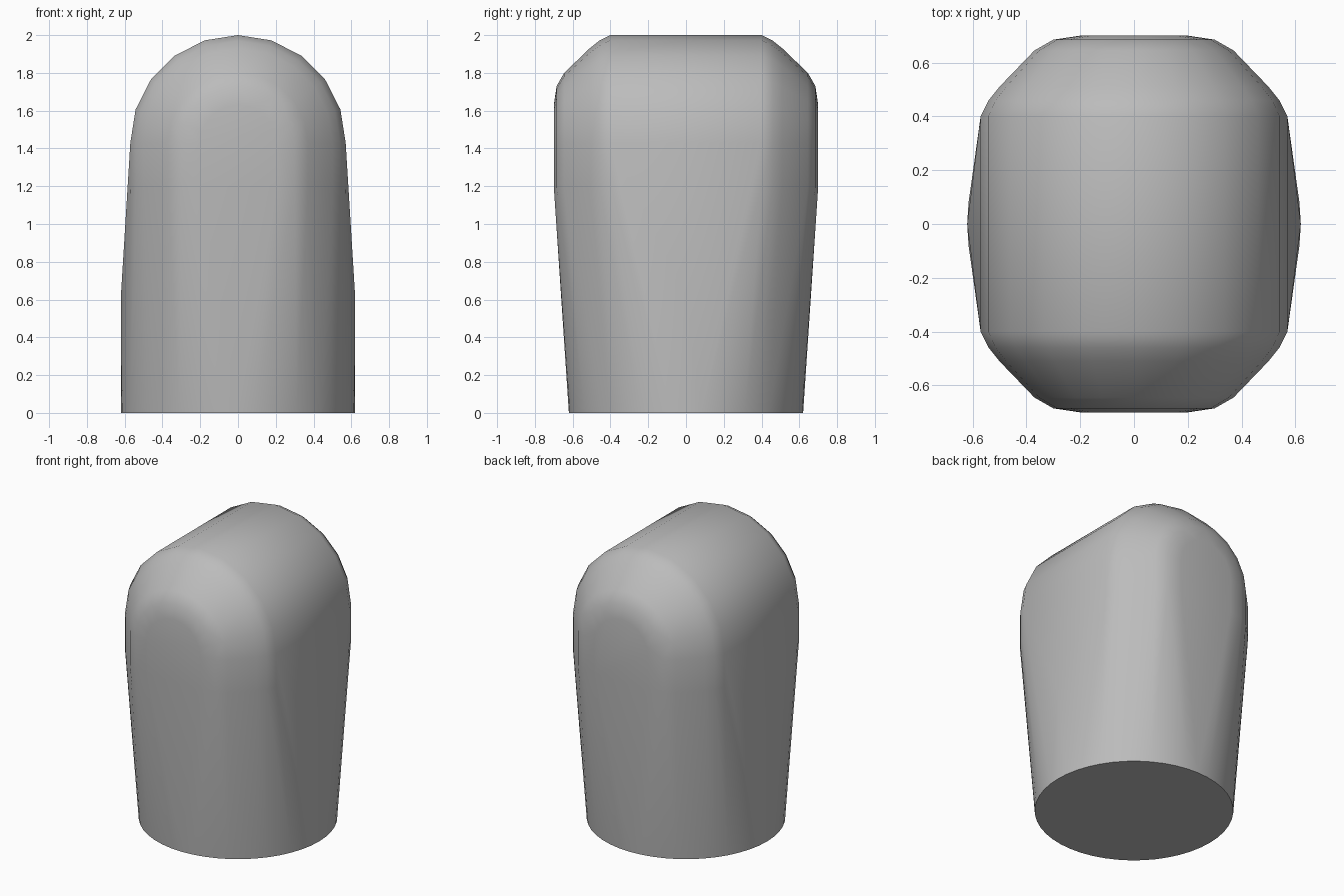
import bpy, bmesh, math

if "Cube" in bpy.data.objects:
    bpy.data.objects.remove(bpy.data.objects["Cube"])

BASE_R = 0.62      # round foot
ARCH_R = 0.57      # half-width of the arched top
SPRING_Z = 1.43    # height where the arch begins
LEG_Z = 1.2        # height where the arch blends into the foot

# Rounded rim of the arch: (distance from middle, inset from arch surface)
rim = [(0.4, 0.0), (0.46, 0.03), (0.51, 0.07), (0.645, 0.2),
       (0.685, 0.27), (0.7, 0.37)]

# Material
grey = bpy.data.materials.new("plain grey")
grey.use_nodes = True
colour = (0.5, 0.5, 0.5, 1.0)
grey.diffuse_color = colour
grey.node_tree.nodes["Principled BSDF"].inputs["Base Color"].default_value = colour

bm = bmesh.new()

# Circular foot
bmesh.ops.create_circle(bm, segments=48, radius=BASE_R)

# Side shoulders, where the foot's full width ends
for side in (-1, 1):
    bm.verts.new((side * BASE_R, 0, 0.62))

# Arched, rounded upper part
STEPS = 10
for end in (-1, 1):
    for y, inset in rim:
        r = ARCH_R - inset
        for side in (-1, 1):
            bm.verts.new((side * r, end * y, LEG_Z))
        for i in range(STEPS + 1):
            a = math.pi * i / STEPS
            bm.verts.new((r * math.cos(a), end * y, SPRING_Z + r * math.sin(a)))

# Stretch one skin over foot and arch
hull = bmesh.ops.convex_hull(bm, input=bm.verts[:], use_existing_faces=False)
loose = [v for v in bm.verts if not v.link_faces]
bmesh.ops.delete(bm, geom=loose, context='VERTS')
bmesh.ops.dissolve_limit(bm, angle_limit=math.radians(0.5),
                         verts=bm.verts[:], edges=bm.edges[:])
bmesh.ops.recalc_face_normals(bm, faces=bm.faces[:])

mesh = bpy.data.meshes.new("rounded_body")
bm.to_mesh(mesh)
bm.free()
mesh.materials.append(grey)
body = bpy.data.objects.new("rounded_body", mesh)
bpy.context.collection.objects.link(body)

# Smooth sides, crisp bottom edge
bpy.ops.object.select_all(action='DESELECT')
body.select_set(True)
bpy.context.view_layer.objects.active = body
bpy.ops.object.shade_smooth_by_angle(angle=math.radians(40))
